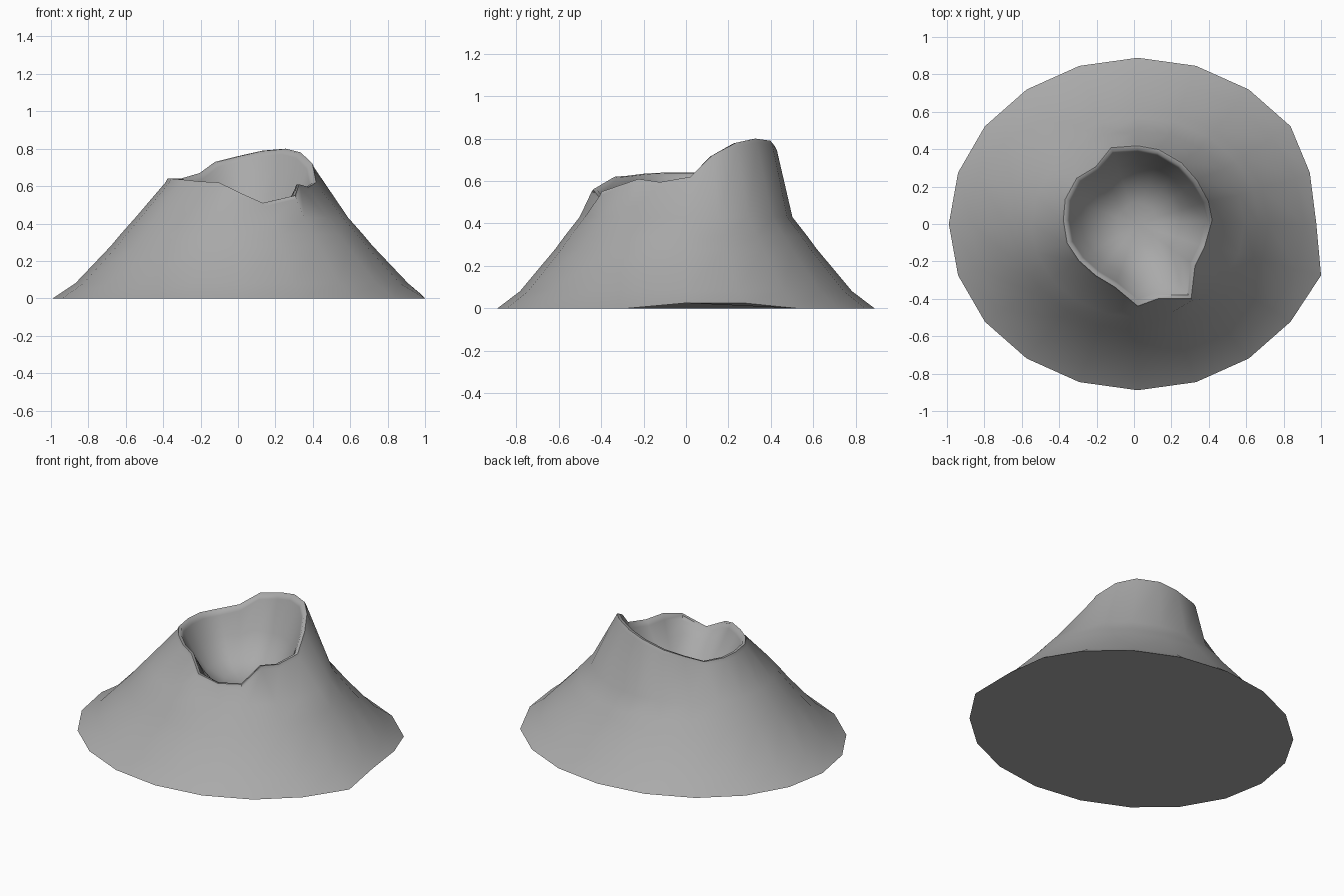
import bpy, bmesh, math
from mathutils import Vector

if "Cube" in bpy.data.objects:
    bpy.data.objects.remove(bpy.data.objects["Cube"], do_unlink=True)

SIDES = 20
CENTRE = Vector((0.02, 0, 0))

stone = bpy.data.materials.new("grey_stone")
stone.use_nodes = True
grey = (0.4, 0.4, 0.4, 1)
stone.diffuse_color = grey
stone.node_tree.nodes["Principled BSDF"].inputs["Base Color"].default_value = grey

# Broken crater rim, counter-clockwise from the left side
RIM = [Vector(p) for p in (
    (.41, .02, .62), (.39, .12, .72), (.33, .23, .78), (.25, .32, .80), (.13, .39, .79),
    (.02, .41, .765), (-.12, .40, .73), (-.20, .30, .67), (-.30, .24, .64), (-.36, .13, .64),
    (-.37, .02, .64), (-.35, -.10, .64), (-.29, -.19, .635), (-.20, -.27, .625), (-.10, -.33, .62),
    (.02, -.43, .56), (.13, -.39, .51), (.30, -.39, .55), (.32, -.22, .61), (.37, -.12, .595))]


def slope_ring(scale, z):
    """Oval contour of the outer slope."""
    ring = []
    for i in range(SIDES):
        a = math.tau * i / SIDES
        ring.append(CENTRE + Vector((scale * math.cos(a), .88 * scale * math.sin(a), z)))
    return ring


def rim_ring(scale, drop):
    """Rim contour widened or narrowed about the crater centre."""
    return [Vector((CENTRE.x + (p.x - CENTRE.x) * scale, p.y * scale, p.z - drop)) for p in RIM]


def floor_ring(scale, z, level):
    """Crater contour that levels out towards the floor."""
    return [Vector((p.x, p.y, p.z + (z - p.z) * level)) for p in rim_ring(scale, 0)]


# Foot of the slope, slightly lifted and pulled in at the left
foot = slope_ring(1.01, 0)
for p in foot:
    p.x = max(p.x, -1)
foot[0].x, foot[0].z = .975, .025
foot[1].x, foot[1].z = .94, .025
foot[-1].x = 1.0

rings = [foot]
rings += [slope_ring(s, z) for s, z in ((.89, .08), (.70, .28), (.65, .34), (.57, .43))]
# Rounded lip, then the crater wall and floor
rings += [rim_ring(1.045, .02), rim_ring(1.02, 0), rim_ring(.97, .003), rim_ring(.94, .03)]
rings += [floor_ring(.78, .44, .7), floor_ring(.55, .38, .95), floor_ring(.28, .35, 1)]

bm = bmesh.new()
loops = [[bm.verts.new(p) for p in ring] for ring in rings]
for low, high in zip(loops, loops[1:]):
    for i in range(SIDES):
        j = (i + 1) % SIDES
        bm.faces.new((low[i], low[j], high[j], high[i]))
bm.faces.new(list(reversed(loops[0])))
middle = bm.verts.new((.03, 0, .34))
for i in range(SIDES):
    bm.faces.new((loops[-1][i], loops[-1][(i + 1) % SIDES], middle))

mesh = bpy.data.meshes.new("volcano_cone")
bm.to_mesh(mesh)
bm.free()
mesh.materials.append(stone)
cone = bpy.data.objects.new("volcano_cone", mesh)
bpy.context.collection.objects.link(cone)

bpy.ops.object.select_all(action='DESELECT')
cone.select_set(True)
bpy.context.view_layer.objects.active = cone
bpy.ops.object.shade_smooth_by_angle(angle=math.radians(60))
